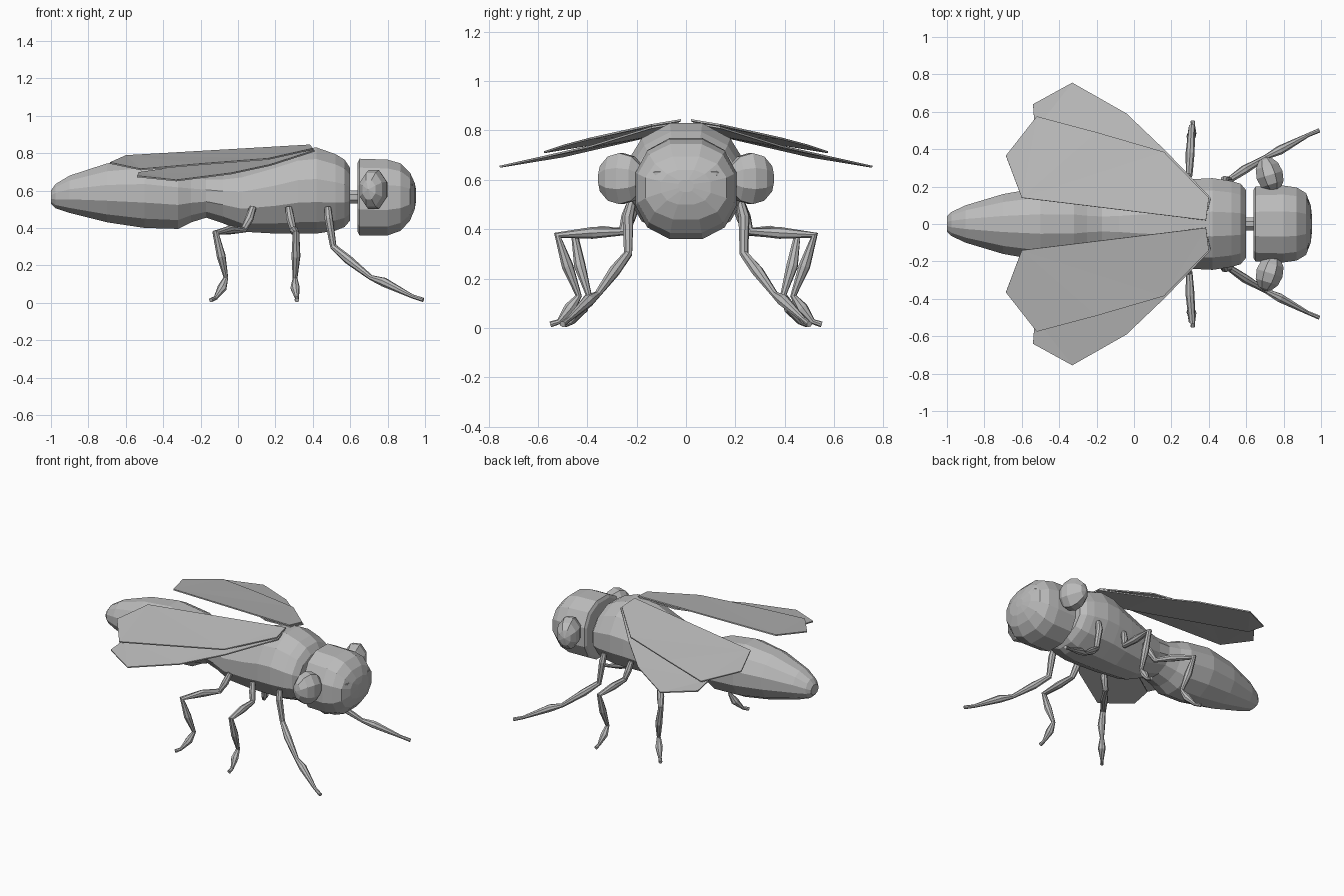
import bpy, bmesh, math
from mathutils import Vector, Matrix

cube = bpy.data.objects.get("Cube")
if cube:
    bpy.data.objects.remove(cube)

grey = bpy.data.materials.new("plain grey")
grey.use_nodes = True
GREY = (0.5, 0.5, 0.5, 1)
grey.diffuse_color = GREY
grey.node_tree.nodes["Principled BSDF"].inputs["Base Color"].default_value = GREY


def finish(bm, name):
    bmesh.ops.recalc_face_normals(bm, faces=bm.faces)
    mesh = bpy.data.meshes.new(name)
    bm.to_mesh(mesh)
    bm.free()
    mesh.materials.append(grey)
    obj = bpy.data.objects.new(name, mesh)
    bpy.context.collection.objects.link(obj)
    return obj


def skin(bm, rings):
    """Bridge equal rings of points and cap both ends."""
    rows = [[bm.verts.new(p) for p in ring] for ring in rings]
    n = len(rows[0])
    for a, b in zip(rows, rows[1:]):
        for i in range(n):
            j = (i + 1) % n
            bm.faces.new((a[i], a[j], b[j], b[i]))
    bm.faces.new(rows[0])
    bm.faces.new(rows[-1])


def hull(name, profile, sides=12, power=1.0):
    """Loft along x through (x, bottom, top, half width) sections."""
    def bend(v):
        return math.copysign(abs(v) ** power, v)
    rings = []
    for x, low, high, half in profile:
        ring = []
        for i in range(sides):
            a = math.tau * (i + 0.5) / sides
            ring.append((x, half * bend(math.cos(a)) / bend(math.cos(math.pi / sides)),
                         (low + high) / 2 + (high - low) / 2 * bend(math.sin(a))
                         / bend(math.cos(math.pi / sides))))
        rings.append(ring)
    bm = bmesh.new()
    skin(bm, rings)
    return finish(bm, name)


def limb(name, path, side):
    """Tapered tube through (x, y, z, radius) points."""
    pts = [Vector((x, y * side, z)) for x, y, z, r in path]
    rings = []
    for i, p in enumerate(pts):
        before = (p - pts[i - 1]).normalized() if i else Vector()
        after = (pts[i + 1] - p).normalized() if i + 1 < len(pts) else Vector()
        t = (before + after).normalized()
        u = t.cross(Vector((1, 0.2, 0))).normalized()
        v = t.cross(u)
        rings.append([p + path[i][3] * (u * math.cos(a) + v * math.sin(a))
                      for a in (math.tau * k / 8 for k in range(8))])
    bm = bmesh.new()
    skin(bm, rings)
    return finish(bm, name)


def ball(name, centre, size, turn=0.0, segments=8, rings=6):
    bm = bmesh.new()
    bmesh.ops.create_uvsphere(bm, u_segments=segments, v_segments=rings, radius=1)
    bm.transform(Matrix.Translation(centre) @ Matrix.Rotation(turn, 4, "Z")
                 @ Matrix.Diagonal((*size, 1)) @ Matrix.Rotation(math.pi / 2, 4, "X")
                 @ Matrix.Rotation(math.pi / segments, 4, "Z"))
    return finish(bm, name)


def sheet(name, outline, side):
    """Thin wing panel."""
    bm = bmesh.new()
    verts = [bm.verts.new((x, y * side, z)) for x, y, z in outline]
    face = bm.faces.new(verts)
    face.normal_update()
    if face.normal.z < 0:
        face.normal_flip()
    bmesh.ops.triangulate(bm, faces=bm.faces)
    obj = finish(bm, name)
    mod = obj.modifiers.new("thickness", "SOLIDIFY")
    mod.thickness = 0.008
    mod.offset = 0
    return obj


# Abdomen, waist and thorax in one loft
hull("body", [
    (-1.0, 0.53, 0.60, 0.04), (-0.975, 0.505, 0.635, 0.065), (-0.9, 0.48, 0.68, 0.1),
    (-0.7, 0.43, 0.745, 0.16), (-0.5, 0.40, 0.77, 0.195), (-0.32, 0.395, 0.745, 0.19),
    (-0.25, 0.43, 0.715, 0.165), (-0.17, 0.455, 0.69, 0.15), (-0.08, 0.425, 0.695, 0.16),
    (0.02, 0.38, 0.715, 0.185), (0.2, 0.37, 0.775, 0.22), (0.32, 0.37, 0.82, 0.24),
    (0.42, 0.37, 0.83, 0.245), (0.52, 0.385, 0.795, 0.23), (0.57, 0.405, 0.765, 0.215),
    (0.6, 0.44, 0.72, 0.18)])

# Neck and head
hull("neck", [(0.58, 0.53, 0.60, 0.035), (0.67, 0.53, 0.60, 0.035)], 8)
hull("head", [
    (0.64, 0.38, 0.75, 0.185), (0.65, 0.36, 0.77, 0.2), (0.8, 0.36, 0.765, 0.205),
    (0.87, 0.385, 0.745, 0.195), (0.92, 0.44, 0.695, 0.165), (0.945, 0.5, 0.64, 0.1),
    (0.953, 0.55, 0.6, 0.03)], 12, 0.85)

# Leg paths on the left side: hip, thigh, knee, shin, ankle, foot
LEGS = {
    "front": [(0.48, 0.22, 0.51, 0.018), (0.485, 0.235, 0.45, 0.023), (0.51, 0.235, 0.30, 0.018),
              (0.59, 0.29, 0.23, 0.024), (0.71, 0.36, 0.135, 0.014), (0.78, 0.395, 0.11, 0.025),
              (0.93, 0.475, 0.035, 0.011), (0.99, 0.5, 0.015, 0.012)],
    "middle": [(0.27, 0.22, 0.51, 0.018), (0.28, 0.24, 0.45, 0.023), (0.295, 0.26, 0.39, 0.018),
               (0.30, 0.38, 0.385, 0.024), (0.31, 0.52, 0.375, 0.018), (0.31, 0.48, 0.25, 0.024),
               (0.305, 0.435, 0.13, 0.013), (0.305, 0.47, 0.08, 0.025), (0.315, 0.515, 0.025, 0.011),
               (0.315, 0.55, 0.014, 0.012)],
    "hind": [(0.08, 0.2, 0.51, 0.018), (0.06, 0.225, 0.45, 0.023), (0.03, 0.245, 0.39, 0.018),
             (-0.04, 0.34, 0.39, 0.024), (-0.12, 0.45, 0.375, 0.018), (-0.09, 0.43, 0.25, 0.024),
             (-0.065, 0.395, 0.135, 0.013), (-0.085, 0.42, 0.08, 0.025),
             (-0.12, 0.46, 0.025, 0.011), (-0.145, 0.49, 0.014, 0.012)],
}

UPPER = [(0.385, 0.02, 0.842), (-0.6, 0.14, 0.785), (-0.685, 0.365, 0.747),
         (-0.52, 0.575, 0.712), (-0.2, 0.49, 0.74), (0.16, 0.385, 0.768), (0.4, 0.14, 0.822)]
LOWER = [(0.385, 0.03, 0.83), (0.15, 0.09, 0.79), (-0.53, 0.5, 0.695), (-0.54, 0.64, 0.675),
         (-0.33, 0.755, 0.653), (-0.04, 0.59, 0.69), (0.17, 0.39, 0.735), (0.41, 0.14, 0.812)]

for side, label in ((1, "left"), (-1, "right")):
    ball(label + "_eye", (0.725, 0.262 * side, 0.605), (0.078, 0.1, 0.112), 0.3 * side)
    ball(label + "_brow_bump", (0.912, 0.102 * side, 0.625), (0.025, 0.042, 0.02))
    for part, path in LEGS.items():
        limb(f"{label}_{part}_leg", path, side)
    sheet(label + "_upper_wing", UPPER, side)
    sheet(label + "_lower_wing", LOWER, side)
